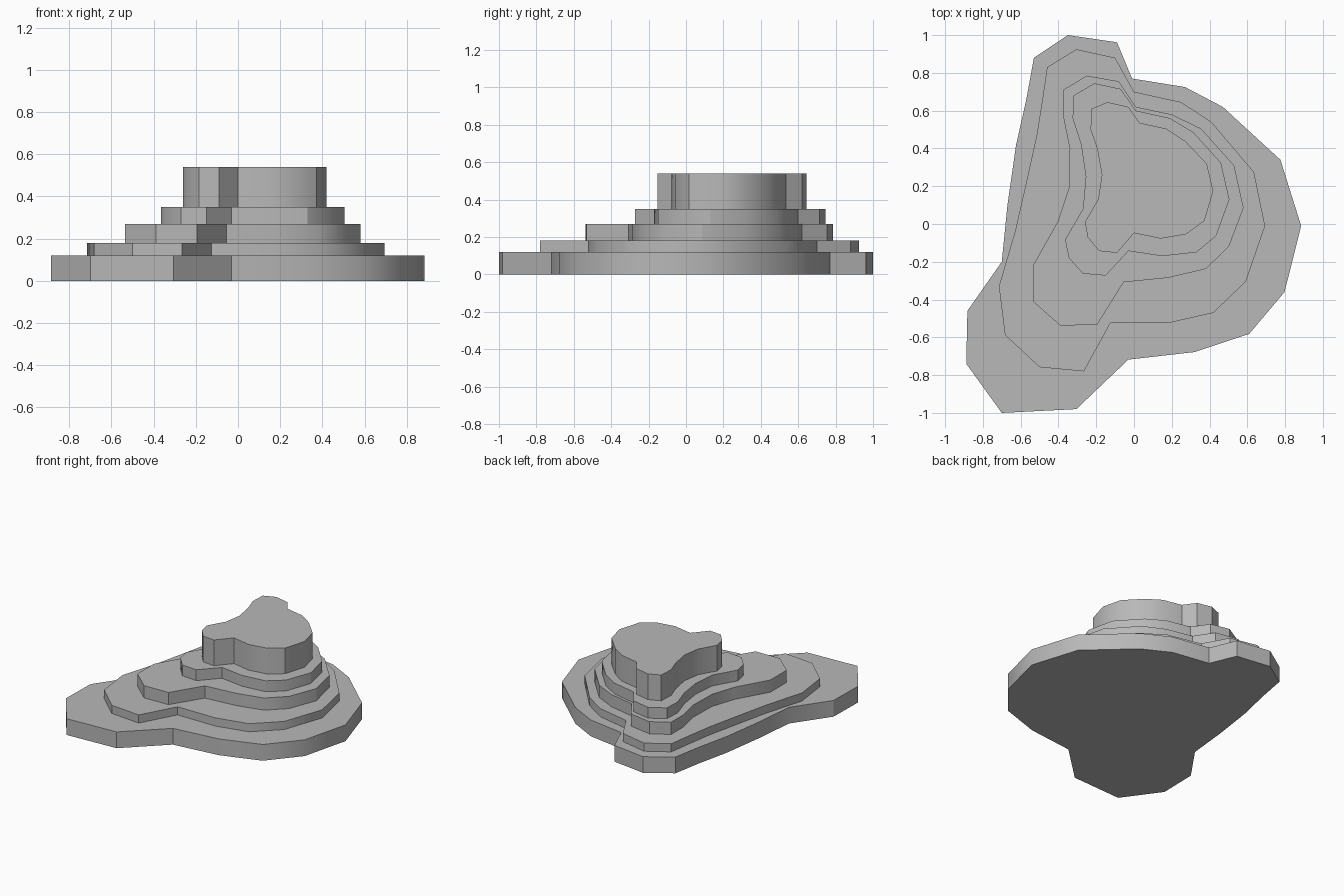
import bpy, bmesh, math


def terrace(name, z0, z1, outline):
    """Extrude a clockwise contour outline into a slab with softly shaded sides."""
    bm = bmesh.new()
    face = bm.faces.new([bm.verts.new((x, y, z0)) for x, y in outline])
    ext = bmesh.ops.extrude_face_region(bm, geom=[face], use_keep_orig=True)
    top = [g for g in ext["geom"] if isinstance(g, bmesh.types.BMVert)]
    bmesh.ops.translate(bm, verts=top, vec=(0, 0, z1 - z0))
    bmesh.ops.recalc_face_normals(bm, faces=bm.faces)
    mesh = bpy.data.meshes.new(name)
    bm.to_mesh(mesh)
    bm.free()
    obj = bpy.data.objects.new(name, mesh)
    bpy.context.collection.objects.link(obj)
    mesh.materials.append(stone)
    bpy.ops.object.select_all(action='DESELECT')
    obj.select_set(True)
    bpy.context.view_layer.objects.active = obj
    bpy.ops.object.shade_smooth_by_angle(angle=math.radians(32))


# Dark grey stone
stone = bpy.data.materials.new("stone")
stone.diffuse_color = (0.48, 0.48, 0.48, 1)

# Widest ground slab
terrace("base_terrace", 0.0, 0.12, [
    (-.35, 1.0), (-.09, .962), (-.01, .77), (.27, .725), (.47, .62),
    (.775, .34), (.885, -.01), (.797, -.36), (.61, -.582), (.32, -.678),
    (-.03, -.718), (-.305, -.98), (-.70, -1.0), (-.888, -.74), (-.882, -.46),
    (-.70, -.20), (-.67, .10), (-.625, .415), (-.57, .66), (-.53, .88)])

# Second step
terrace("lower_terrace", 0.12, 0.18, [
    (-.305, .925), (-.10, .88), (0, .70), (.25, .645), (.41, .54),
    (.635, .275), (.694, -.01), (.592, -.305), (.42, -.47), (.18, -.525),
    (-.125, -.525), (-.265, -.78), (-.50, -.758), (-.683, -.587), (-.715, -.33),
    (-.63, -.04), (-.575, .20), (-.515, .47), (-.485, .66), (-.46, .83)])

# Third step
terrace("middle_terrace", 0.18, 0.27, [
    (-.25, .785), (-.08, .755), (.01, .62), (.20, .58), (.355, .505),
    (.53, .31), (.58, .085), (.502, -.12), (.38, -.238), (.18, -.285),
    (-.055, -.308), (-.195, -.533), (-.39, -.538), (-.535, -.41), (-.535, -.22),
    (-.405, .01), (-.345, .19), (-.34, .40), (-.375, .57), (-.375, .71)])

# Fourth step
terrace("upper_terrace", 0.27, 0.35, [
    (-.21, .745), (-.07, .715), (.01, .60), (.19, .56), (.315, .485),
    (.46, .325), (.505, .13), (.435, -.063), (.33, -.15), (.15, -.17),
    (-.03, -.143), (-.15, -.273), (-.27, -.263), (-.345, -.18), (-.365, -.083),
    (-.27, .08), (-.255, .25), (-.28, .42), (-.325, .56), (-.32, .68)])

# Tall summit block
terrace("summit", 0.35, 0.54, [
    (-.14, .645), (-.03, .62), (.03, .535), (.17, .505), (.27, .44),
    (.385, .32), (.42, .175), (.373, .017), (.275, -.055), (.14, -.077),
    (0, -.048), (-.09, -.153), (-.185, -.143), (-.245, -.07), (-.26, .01),
    (-.19, .13), (-.17, .26), (-.195, .40), (-.23, .50), (-.225, .61)])
